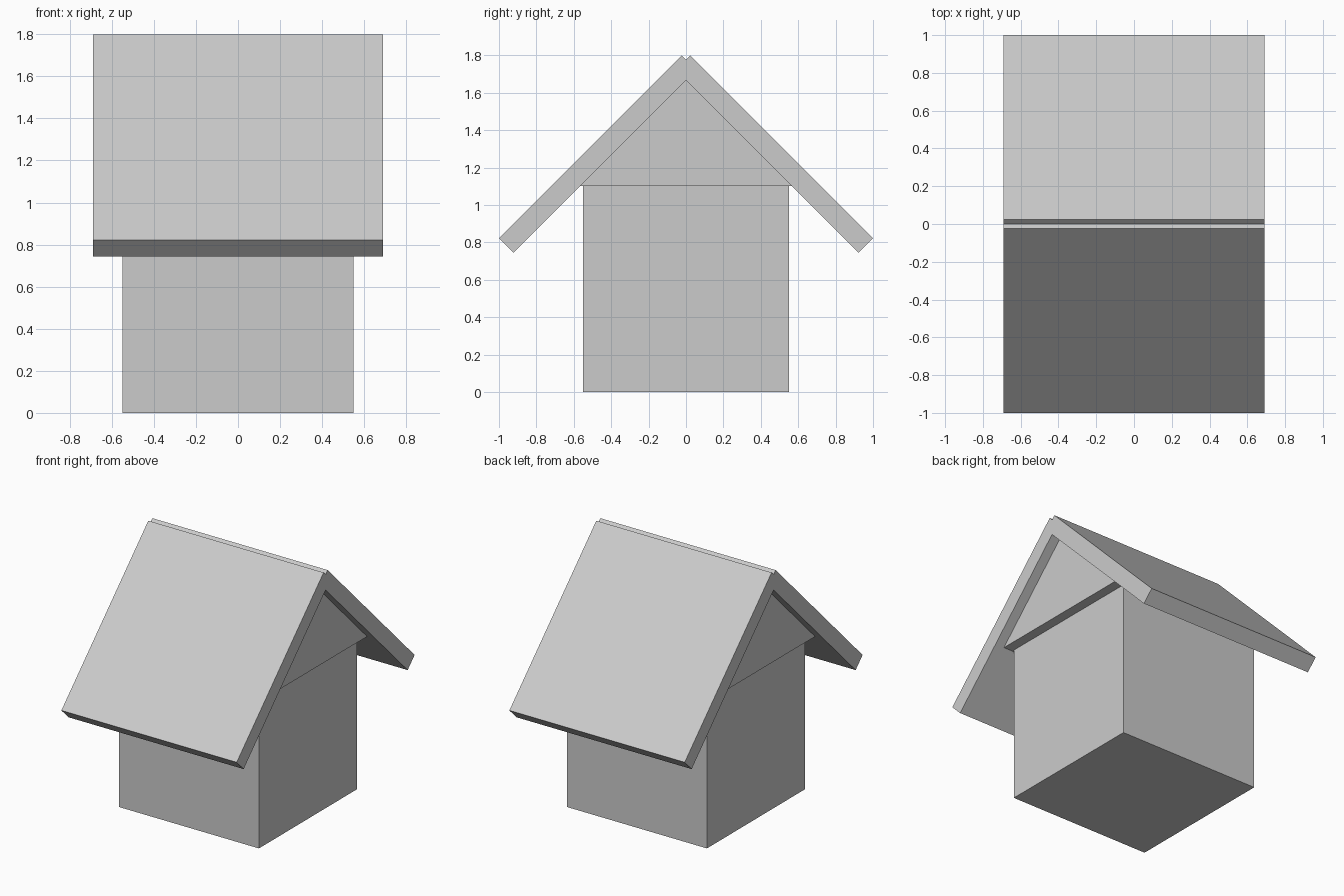
import bpy, bmesh

if "Cube" in bpy.data.objects:
    bpy.data.objects.remove(bpy.data.objects["Cube"])


def extrude_profile(name, profile, half_width):
    """Extrude a closed (y, z) profile along x, centred on x = 0."""
    bm = bmesh.new()
    face = bm.faces.new([bm.verts.new((-half_width, y, z)) for y, z in profile])
    ext = bmesh.ops.extrude_face_region(bm, geom=[face])
    verts = [v for v in ext["geom"] if isinstance(v, bmesh.types.BMVert)]
    bmesh.ops.translate(bm, verts=verts, vec=(2 * half_width, 0, 0))
    bmesh.ops.recalc_face_normals(bm, faces=bm.faces)
    mesh = bpy.data.meshes.new(name)
    bm.to_mesh(mesh)
    bm.free()
    obj = bpy.data.objects.new(name, mesh)
    bpy.context.collection.objects.link(obj)
    return obj


# House body
extrude_profile("body", [(-0.55, 0), (0.55, 0), (0.55, 1.1), (-0.55, 1.1)], 0.55)

# Triangular gable block, slightly proud of the end walls
extrude_profile("gable", [(-0.57, 1.1), (0.57, 1.1), (0, 1.67)], 0.62)

# Two 45 degree roof slabs, crossing at the ridge with a small notch on top
slab = [(1.0, 0.822), (0.922, 0.744), (-0.055, 1.721), (0.023, 1.799)]
for name, side in (("roof_back", 1), ("roof_front", -1)):
    extrude_profile(name, [(side * y, z) for y, z in slab], 0.69)
